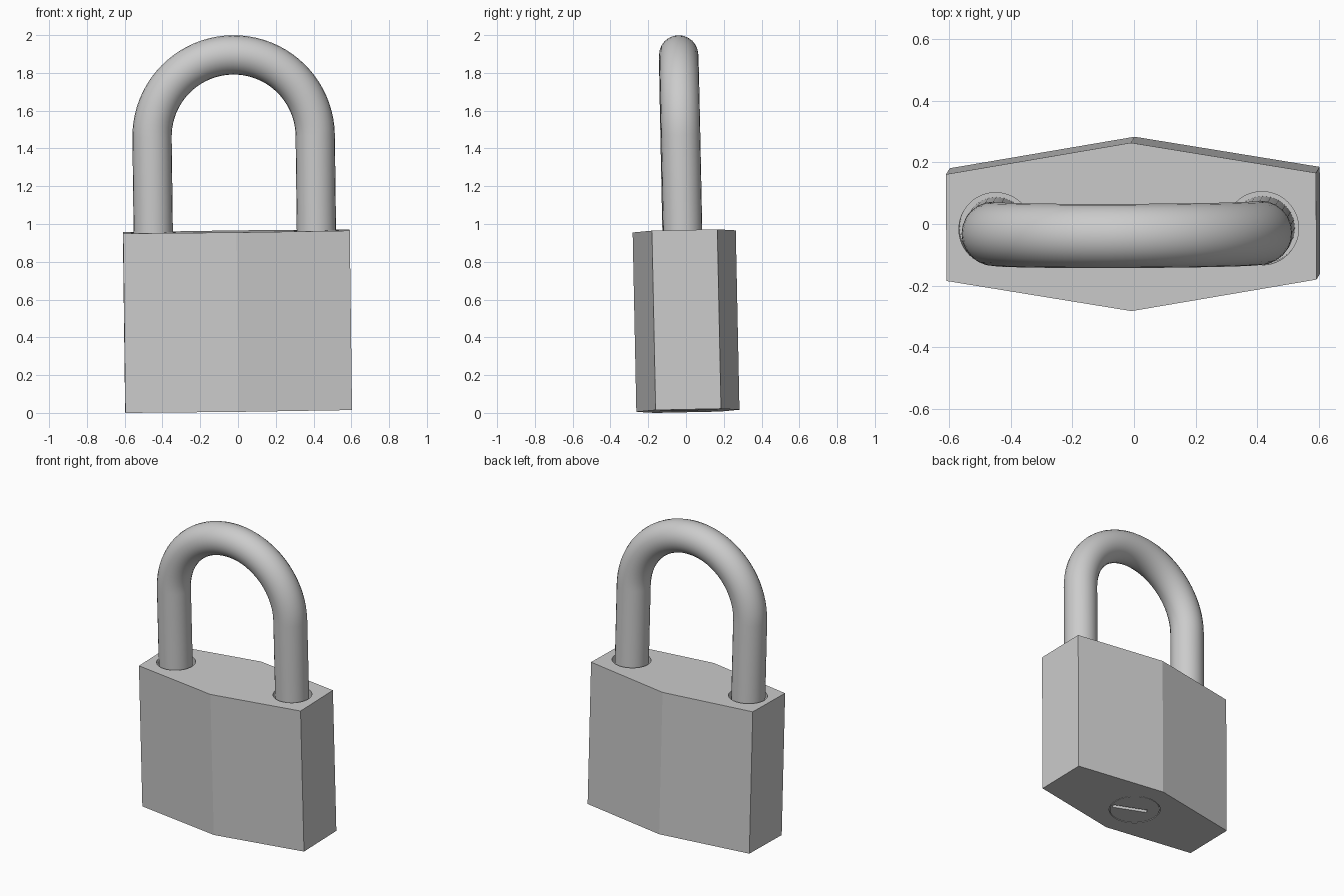
import bpy, bmesh, math
from mathutils import Matrix, Vector

if "Cube" in bpy.data.objects:
    bpy.data.objects.remove(bpy.data.objects["Cube"])

HALF_W, MID_D, END_D, HEIGHT = 0.6, 0.273, 0.173, 0.95
LEG_X, LEG_R, ARC_Z = 0.432, 0.104, 1.453
OFF = Vector((-0.008, -0.01, 0))

# the whole padlock leans slightly
LEAN = (Matrix.Translation((0.003, 0.01, 0.011))
        @ Matrix.Rotation(0.004, 4, 'Z')
        @ Matrix.Rotation(0.0205, 4, 'X')
        @ Matrix.Rotation(-0.0126, 4, 'Y'))


def prism(name, outline, z0, z1):
    bm = bmesh.new()
    face = bm.faces.new([bm.verts.new((x, y, z0)) for x, y in outline])
    ext = bmesh.ops.extrude_face_region(bm, geom=[face])
    top = [g for g in ext['geom'] if isinstance(g, bmesh.types.BMVert)]
    bmesh.ops.translate(bm, verts=top, vec=(0, 0, z1 - z0))
    bmesh.ops.recalc_face_normals(bm, faces=bm.faces)
    mesh = bpy.data.meshes.new(name)
    bm.to_mesh(mesh)
    bm.free()
    obj = bpy.data.objects.new(name, mesh)
    bpy.context.collection.objects.link(obj)
    return obj


def circle(r, cx=0.0, cy=0.0, n=48):
    return [(cx + r * math.cos(2 * math.pi * i / n),
             cy + r * math.sin(2 * math.pi * i / n)) for i in range(n)]


def select(obj):
    bpy.ops.object.select_all(action='DESELECT')
    obj.select_set(True)
    bpy.context.view_layer.objects.active = obj


def cut(obj, cutter):
    cutter.hide_render = True
    mod = obj.modifiers.new("cut", 'BOOLEAN')
    mod.operation, mod.solver, mod.object = 'DIFFERENCE', 'EXACT', cutter
    select(obj)
    bpy.ops.object.modifier_apply(modifier=mod.name)
    bpy.data.objects.remove(cutter)


def finish(obj):
    select(obj)
    bpy.ops.object.shade_smooth_by_angle(angle=math.radians(8 if obj.name == "body" else 30))
    obj.data.transform(LEAN)


# hexagonal body with two shackle sockets and a bore for the lock barrel
body = prism("body", [(-HALF_W, -END_D), (0, -MID_D), (HALF_W, -END_D),
                      (HALF_W, END_D), (0, MID_D), (-HALF_W, END_D)], 0, HEIGHT)
for side in (-1, 1):
    cut(body, prism("socket_cutter", circle(0.119, side * LEG_X + OFF.x, -0.006), 0.75, 1.1))
cut(body, prism("barrel_cutter", circle(0.158), -0.1, 0.2))
finish(body)

# lock barrel with keyway, set in the bottom
barrel = prism("lock_barrel", circle(0.154), 0.001, 0.2)
keyway = prism("keyway_cutter", [(-0.08, -0.014), (0.14, -0.014),
                                 (0.14, 0.014), (-0.08, 0.014)], -0.1, 0.12)
keyway.data.transform(Matrix.Rotation(math.radians(-23), 4, 'Z'))
cut(barrel, keyway)
finish(barrel)

# shackle: round bar swept along a U
N = 40
path = [(LEG_X, 0, 0.75), (LEG_X, 0, 1.1)]
path += [(LEG_X * math.cos(math.pi * i / N), 0, ARC_Z + LEG_X * math.sin(math.pi * i / N))
         for i in range(N + 1)]
path += [(-LEG_X, 0, 1.1), (-LEG_X, 0, 0.75)]
curve = bpy.data.curves.new("shackle", 'CURVE')
curve.dimensions = '3D'
curve.bevel_depth, curve.bevel_resolution, curve.use_fill_caps = LEG_R, 10, True
spline = curve.splines.new('POLY')
spline.points.add(len(path) - 1)
for p, co in zip(spline.points, path):
    p.co = (*(Vector(co) + OFF), 1)
shackle = bpy.data.objects.new("shackle", curve)
bpy.context.collection.objects.link(shackle)
select(shackle)
bpy.ops.object.convert(target='MESH')
finish(bpy.context.view_layer.objects.active)
